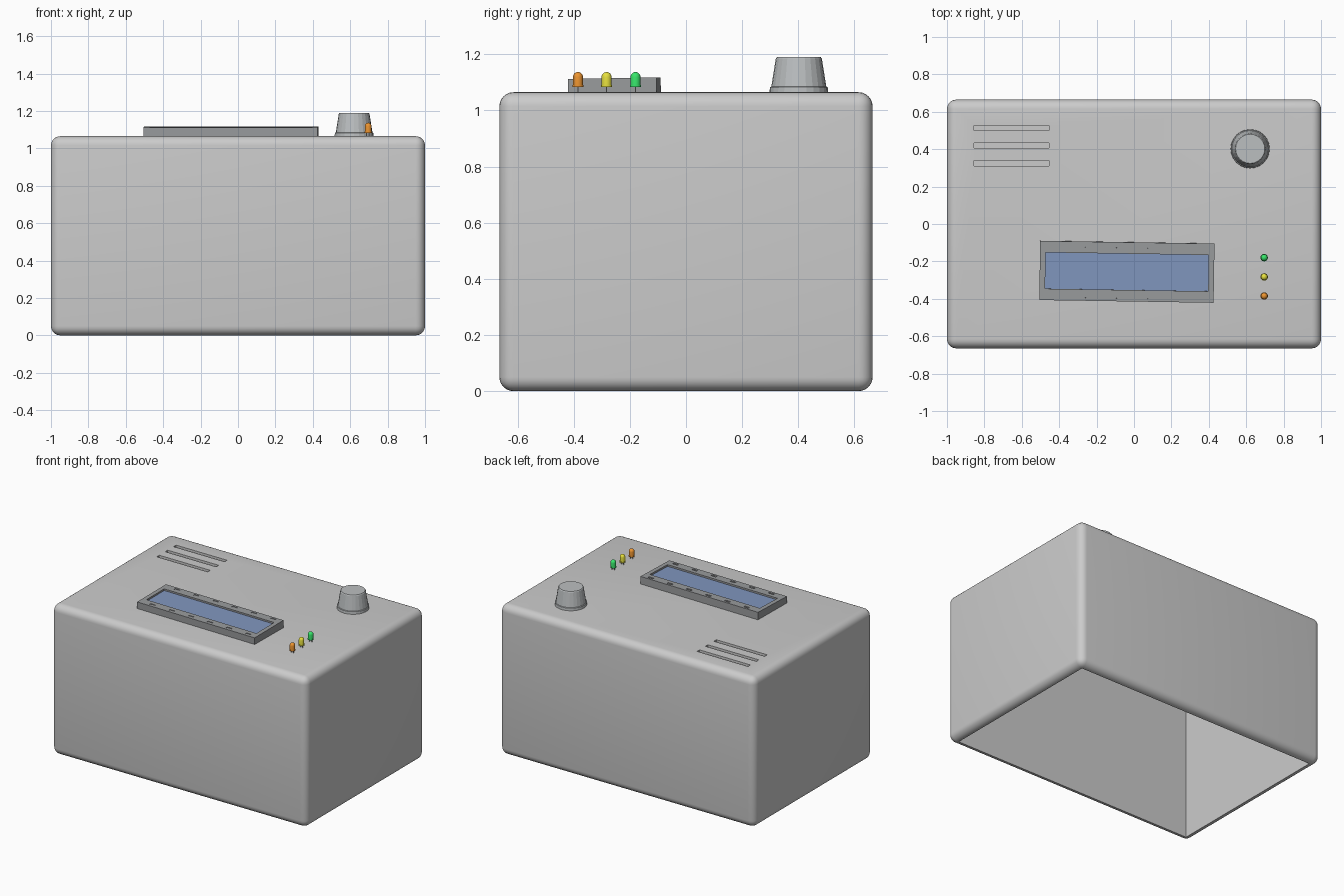
import bpy, bmesh, math
from mathutils import Matrix, Vector

if "Cube" in bpy.data.objects:
    bpy.data.objects.remove(bpy.data.objects["Cube"])


def finish(name, bm, color=None, loc=(0, 0, 0), rot=(0, 0, 0), smooth=None):
    bmesh.ops.recalc_face_normals(bm, faces=bm.faces[:])
    me = bpy.data.meshes.new(name)
    bm.to_mesh(me)
    bm.free()
    ob = bpy.data.objects.new(name, me)
    bpy.context.collection.objects.link(ob)
    ob.location, ob.rotation_euler = loc, rot
    if color:
        mat = bpy.data.materials.new(name + "_colour")
        mat.diffuse_color = (*color, 1)
        mat.use_nodes = True
        mat.node_tree.nodes["Principled BSDF"].inputs["Base Color"].default_value = mat.diffuse_color
        me.materials.append(mat)
    if smooth:
        shade(ob, smooth)
    return ob


def shade(ob, angle):
    bpy.ops.object.select_all(action='DESELECT')
    ob.select_set(True)
    bpy.context.view_layer.objects.active = ob
    bpy.ops.object.shade_smooth_by_angle(angle=math.radians(angle))


def add_box(bm, lo, hi):
    lo, hi = Vector(lo), Vector(hi)
    m = Matrix.Translation((lo + hi) / 2) @ Matrix.Diagonal((*(hi - lo), 1))
    return bmesh.ops.create_cube(bm, size=1, matrix=m)


def lathe(bm, profile, sides):
    verts = [bm.verts.new((r, 0, z)) for r, z in profile]
    edges = [bm.edges.new(p) for p in zip(verts, verts[1:])]
    bmesh.ops.spin(bm, geom=verts + edges, cent=(0, 0, 0), axis=(0, 0, 1),
                   angle=2 * math.pi, steps=sides)
    bmesh.ops.remove_doubles(bm, verts=bm.verts[:], dist=1e-5)


def cut(ob, cutter):
    cutter.hide_render = True
    mod = ob.modifiers.new("cut", 'BOOLEAN')
    mod.operation, mod.solver, mod.object = 'DIFFERENCE', 'EXACT', cutter
    bpy.context.view_layer.objects.active = ob
    bpy.ops.object.modifier_apply(modifier=mod.name)
    bpy.data.objects.remove(cutter)


TOP, WALL = 1.065, 0.053
HX, HY = 1.0, 0.665

# Rounded case, open underneath, with three shallow vent grooves
bm = bmesh.new()
add_box(bm, (-HX, -HY, 0), (HX, HY, TOP))
bmesh.ops.bevel(bm, geom=bm.edges[:], offset=0.05, segments=6,
                profile=0.5, affect='EDGES')
case = finish("case", bm)
bm = bmesh.new()
add_box(bm, (-HX + WALL, -HY + WALL, -0.2), (HX - WALL, HY - WALL, TOP - WALL))
for y in (0.325, 0.419, 0.513):
    add_box(bm, (-0.855, y - 0.014, TOP - 0.025), (-0.455, y + 0.014, TOP + 0.1))
cut(case, finish("case_cutter", bm))
shade(case, 30)

# Display bezel, slightly askew, with a recessed window and small notches
loc, rot = (-0.038, -0.255, TOP), (0.018, 0, -0.016)
W, D, H = 0.466, 0.158, 0.05
bm = bmesh.new()
add_box(bm, (-W, -D, -0.02), (W, D, H))
bezel = finish("display_bezel", bm, (0.32, 0.33, 0.34), loc, rot)
bm = bmesh.new()
add_box(bm, (-W + 0.03, -0.097, H - 0.018), (W - 0.03, 0.097, H + 0.1))
for i in range(6):
    for y in (-0.135, 0.135):
        x = -0.36 + i * 0.152
        add_box(bm, (x - 0.02, y - 0.007, H - 0.004), (x + 0.02, y + 0.007, H + 0.1))
cut(bezel, finish("bezel_cutter", bm, None, loc, rot))

# Display screen
bm = bmesh.new()
add_box(bm, (-W + 0.03, -0.097, H - 0.022), (W - 0.03, 0.097, H - 0.012))
finish("display_screen", bm, (0.22, 0.31, 0.52), loc, rot)

# Tapered knob
bm = bmesh.new()
lathe(bm, [(0, -0.01), (0.105, -0.01), (0.103, 0.018), (0.098, 0.02),
           (0.082, 0.12), (0.078, 0.125), (0, 0.125)], 24)
finish("knob", bm, (0.5, 0.52, 0.53), (0.621, 0.402, TOP))

# Domed indicator lamps on wire legs
R = 0.018
dome = [(R * math.cos(a), 0.054 + R * math.sin(a))
        for a in (i * math.pi / 10 for i in range(5))]
lamps = [("orange", -0.385, (0.85, 0.3, 0.03)),
         ("yellow", -0.283, (0.8, 0.75, 0.05)),
         ("green", -0.18, (0.04, 0.8, 0.15))]
for name, y, color in lamps:
    bm = bmesh.new()
    lathe(bm, [(0, 0.018), (0.020, 0.018), (0.020, 0.025), (R, 0.025)]
          + dome + [(0, 0.054 + R)], 16)
    finish(name + "_lamp", bm, color, (0.696, y, TOP), smooth=40)
    bm = bmesh.new()
    for x in (-0.009, 0.009):
        add_box(bm, (x - 0.002, -0.002, -0.03), (x + 0.002, 0.002, 0.02))
    finish(name + "_lamp_legs", bm, None, (0.696, y, TOP))
